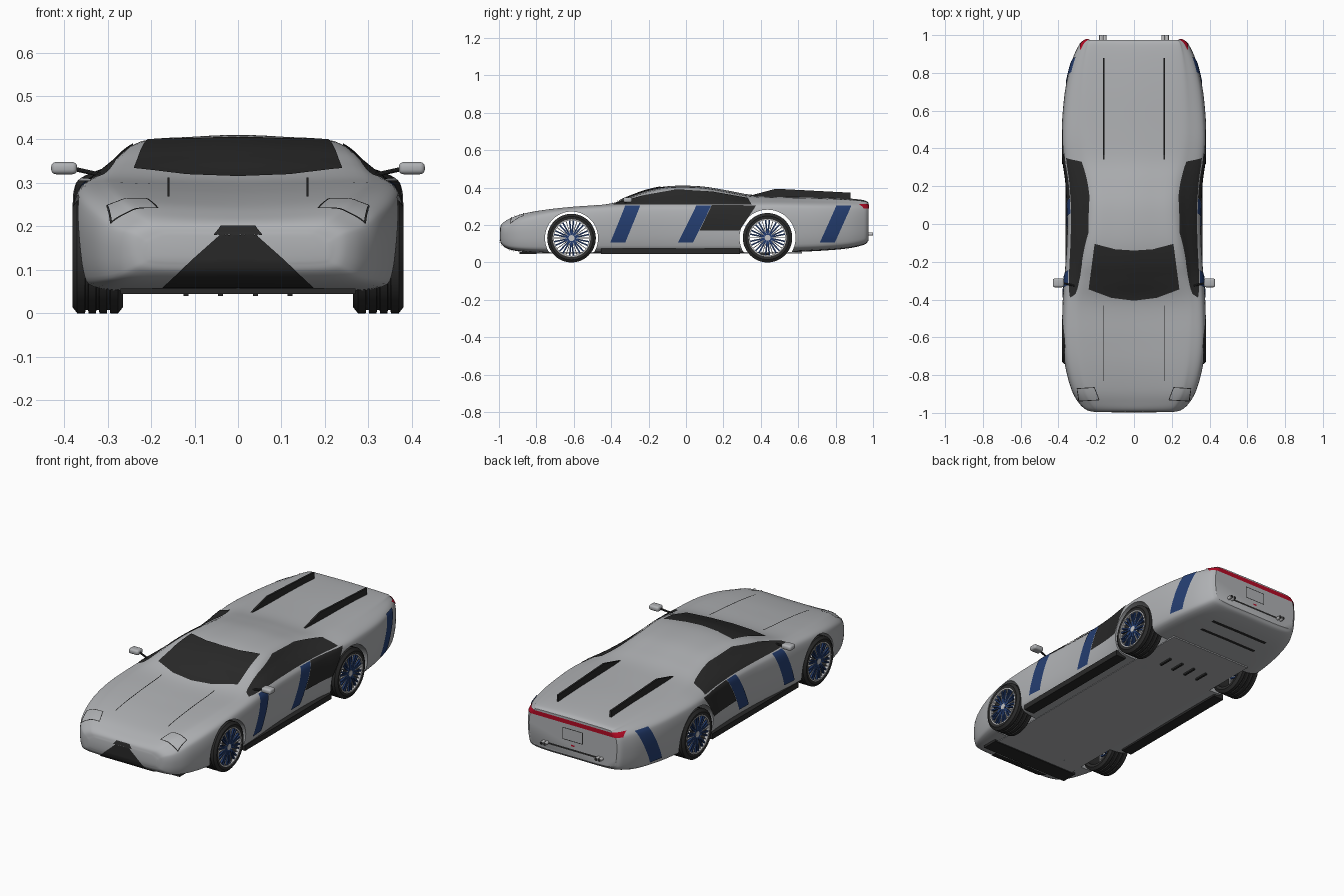
import bpy, bmesh, math
from mathutils import Vector, Matrix
from mathutils.bvhtree import BVHTree

if "Cube" in bpy.data.objects:
    bpy.data.objects.remove(bpy.data.objects["Cube"], do_unlink=True)


def material(name, *rgb):
    m = bpy.data.materials.new(name)
    m.use_nodes = True
    m.diffuse_color = (*rgb, 1)
    m.node_tree.nodes["Principled BSDF"].inputs["Base Color"].default_value = (*rgb, 1)
    return m


silver = material("silver paint", .43, .44, .455)
black = material("black trim", .022, .022, .022)
rubber = material("tyre rubber", .025, .025, .025)
blue = material("dark blue", .018, .048, .165)
red = material("tail light red", .45, .003, .018)
chrome = material("bright metal", .55, .55, .56)
parts = []


def make(name, bm, mat):
    bmesh.ops.recalc_face_normals(bm, faces=bm.faces)
    mesh = bpy.data.meshes.new(name)
    bm.to_mesh(mesh)
    bm.free()
    mesh.materials.append(mat)
    ob = bpy.data.objects.new(name, mesh)
    bpy.context.collection.objects.link(ob)
    parts.append(ob)
    return ob


def box(name, mat, lo, hi, bevel=0):
    lo, hi = Vector(lo), Vector(hi)
    bm = bmesh.new()
    bmesh.ops.create_cube(bm, size=1, matrix=Matrix.Translation((lo + hi) / 2) @ Matrix.Diagonal((*(hi - lo), 1)))
    if bevel:
        bmesh.ops.bevel(bm, geom=bm.edges[:], offset=bevel, segments=4, profile=.5, affect='EDGES')
    return make(name, bm, mat)


def rod(name, mat, p, q, r, sides=24):
    p, q = Vector(p), Vector(q)
    bm = bmesh.new()
    turn = (q - p).to_track_quat('Z', 'Y').to_matrix().to_4x4()
    bmesh.ops.create_cone(bm, cap_ends=True, segments=sides, radius1=r, radius2=r,
                          depth=(q - p).length, matrix=Matrix.Translation((p + q) / 2) @ turn)
    return make(name, bm, mat)


def skin(bm, rings, wrap):
    # Join successive closed rings of vertices with quads
    for i in range(len(rings) if wrap else len(rings) - 1):
        a, b = rings[i], rings[(i + 1) % len(rings)]
        for j in range(len(a)):
            k = (j + 1) % len(a)
            bm.faces.new((a[j], a[k], b[k], b[j]))


def lathe(name, mat, centre, profile, steps=48):
    bm = bmesh.new()
    rings = []
    for i in range(steps):
        t = math.tau * i / steps
        rings.append([bm.verts.new(Vector(centre) + Vector((x, r * math.sin(t), r * math.cos(t))))
                      for x, r in profile])
    skin(bm, rings, True)
    return make(name, bm, mat)


def spline(points, n, closed):
    # Catmull-Rom curve through points of any dimension
    pts = [Vector(p) for p in points]
    count = len(pts)
    out = []
    for i in range(count if closed else count - 1):
        p1, p2 = pts[i], pts[(i + 1) % count]
        p0 = pts[i - 1] if closed or i else p1 * 2 - p2
        p3 = pts[(i + 2) % count] if closed or i + 2 < count else p2 * 2 - p1
        for k in range(n):
            t = k / n
            out.append(p1 + (p2 - p0) * (t / 2) + (p0 * 2 - p1 * 5 + p2 * 4 - p3) * (t * t / 2)
                       + (p1 * 3 - p0 - p2 * 3 + p3) * (t ** 3 / 2))
    return out if closed else out + [pts[-1]]


# Body stations: y, half width, floor z, shoulder z, roof half width, roof edge z, centre z
stations = [
    (-.995, .21, .12, .165, .15, .18, .18), (-.985, .25, .095, .19, .18, .206, .205),
    (-.95, .29, .072, .205, .21, .23, .225), (-.88, .33, .058, .235, .24, .258, .25),
    (-.75, .365, .05, .265, .26, .282, .274), (-.6, .38, .05, .285, .27, .298, .29),
    (-.42, .378, .05, .297, .275, .312, .308), (-.3, .37, .05, .302, .26, .343, .354),
    (-.2, .362, .05, .304, .245, .375, .389), (-.08, .355, .05, .305, .225, .395, .409),
    (.08, .353, .05, .305, .21, .393, .407), (.22, .36, .05, .308, .215, .372, .385),
    (.34, .376, .05, .31, .235, .352, .363), (.48, .384, .053, .312, .25, .346, .356),
    (.7, .366, .062, .308, .25, .342, .351), (.86, .33, .075, .306, .24, .336, .343),
    (.95, .29, .095, .303, .23, .328, .333), (.975, .265, .115, .298, .215, .318, .32)]
bm = bmesh.new()
rings = []
for y, w, zb, zs, wr, ze, zt in spline(stations, 5, False):
    h = zs - zb
    half = [(0, zb), (.6 * w, zb), (.9 * w, zb + .05 * h), (.975 * w, zb + .22 * h), (w, zb + .6 * h),
            (.985 * w, zb + .88 * h), (.94 * w, zs), ((.94 * w + wr) / 2, (zs + ze) / 2 + .004),
            (wr, ze), (.5 * wr, (ze + 2 * zt) / 3), (0, zt)]
    loop = half + [(-x, z) for x, z in half[-2:0:-1]]
    rings.append([bm.verts.new((p.x, y, p.y)) for p in spline(loop, 4, True)])
skin(bm, rings, False)
bm.faces.new(rings[0])
bm.faces.new(rings[-1])
bmesh.ops.recalc_face_normals(bm, faces=bm.faces)
surface = BVHTree.FromBMesh(bm)
body = make("body", bm, silver)

# Wheel arches are open from side to side
wheels = {"front": (-.612, .13, .142), "rear": (.436, .132, .15)}
for y, r, arch in wheels.values():
    cutter = rod("arch_cutter", silver, (-.6, y, r), (.6, y, r), arch, 64)
    parts.remove(cutter)
    cutter.hide_render = True
    cut = body.modifiers.new("arch", 'BOOLEAN')
    cut.operation, cut.object, cut.solver = 'DIFFERENCE', cutter, 'EXACT'
    bpy.context.view_layer.objects.active = body
    bpy.ops.object.modifier_apply(modifier=cut.name)
    bpy.data.objects.remove(cutter, do_unlink=True)
box("floor_pan", silver, (-.25, -.8, .049), (.25, .62, .056))

# Thin plates laid on the body by projecting a strip between two edge lines
views = {"top": lambda u, v: ((u, v, 2), (0, 0, -1)), "bottom": lambda u, v: ((u, v, -2), (0, 0, 1)),
         "front": lambda u, v: ((u, -3, v), (0, 1, 0)), "back": lambda u, v: ((u, 3, v), (0, -1, 0)),
         "left": lambda u, v: ((2, u, v), (-1, 0, 0)), "right": lambda u, v: ((-2, u, v), (1, 0, 0))}


def along(line, t):
    f = t * (len(line) - 1)
    i = min(int(f), len(line) - 2)
    return Vector(line[i]).lerp(Vector(line[i + 1]), f - i)


def plate(name, mat, view, a, b, n=24, m=24):
    bm = bmesh.new()
    grid = []
    for j in range(m + 1):
        row = []
        for i in range(n + 1):
            u, v = along(a, i / n).lerp(along(b, i / n), j / m)
            origin, way = views[view](u, v)
            hit, normal, _, _ = surface.ray_cast(Vector(origin), Vector(way))
            row.append(bm.verts.new(hit + normal * .004) if hit else None)
        grid.append(row)
    for r0, r1 in zip(grid, grid[1:]):
        for i in range(n):
            quad = (r0[i], r0[i + 1], r1[i + 1], r1[i])
            if all(quad):
                bm.faces.new(quad)
    return make(name, bm, mat)


def outline(name, view, points, closed=True, width=.004):
    for p, q in zip(points, points[1:] + points[:1] if closed else points[1:]):
        p, q = Vector(p), Vector(q)
        side = (q - p).normalized().orthogonal() * width / 2
        plate(name, black, view, [p - side, q - side], [p + side, q + side], m=1)


# Glass
plate("windscreen", black, "top",
      [(-.24, -.345), (-.12, -.39), (0, -.405), (.12, -.39), (.24, -.345)],
      [(-.208, -.105), (-.1, -.133), (0, -.14), (.1, -.133), (.208, -.105)])
for s, side in ((1, "left"), (-1, "right")):
    plate(side + "_window", black, side,
          [(-.39, .306), (-.2, .306), (-.03, .306), (.15, .306), (.35, .308)],
          [(-.37, .316), (-.22, .358), (-.05, .388), (.14, .376), (.33, .342)])
    # Slanted stripes and side intake
    for top, low in ((-.325, -.405), (.055, -.043), (.803, .715)):
        plate(side + "_stripe", blue, side, [(top, .302), (top + .08, .302)], [(low, .107), (low + .08, .107)])
    plate(side + "_intake", black, side, [(.137, .303), (.375, .303)], [(.073, .172), (.287, .172)])
    # Bonnet seams and headlamp outlines
    outline(side + "_bonnet_seam", "top", [(s * .16, -.83), (s * .16, -.43)], False)
    outline(side + "_headlamp", "top",
            [(s * .3, -.87), (s * .21, -.865), (s * .185, -.93), (s * .29, -.935)])
    # Rear deck fin
    bm = bmesh.new()
    shape = [(.33, .34), (.33, .354), (.48, .394), (.88, .373), (.88, .33)]
    face = bm.faces.new([bm.verts.new((s * .16 - .005, y, z)) for y, z in shape])
    grown = bmesh.ops.extrude_face_region(bm, geom=[face])["geom"]
    bmesh.ops.translate(bm, vec=(.01, 0, 0), verts=[v for v in grown if isinstance(v, bmesh.types.BMVert)])
    make(side + "_deck_fin", bm, black)
    # Sill, door mirror and exhaust pipes
    x0, x1 = sorted((s * .3, s * .362))
    box(side + "_sill", black, (x0, -.455, .045), (x1, .29, .075))
    x0, x1 = sorted((s * .37, s * .43))
    box(side + "_mirror", silver, (x0, -.335, .32), (x1, -.288, .348), .011)
    rod(side + "_mirror_arm", black, (s * .38, -.312, .333), (s * .3, -.33, .315), .005, 10)
    for dx in (-.01, .01):
        x = s * .165 + dx
        rod("exhaust_pipe", chrome, (x, .93, .152), (x, 1, .152), .009)
        rod("exhaust_bore", black, (x, .99, .152), (x, 1.001, .152), .007)

# Nose grille and lip
plate("grille_top", black, "front", [(-.04, .2), (.04, .2)], [(-.056, .18), (.056, .18)])
plate("grille", black, "front", [(-.042, .18), (.042, .18)], [(-.175, .062), (.175, .062)])
box("front_lip", black, (-.27, -.89, .044), (.27, -.8, .057))

# Tail lamp, number plate frame, bumper slot and underside vents
plate("tail_light", red, "back", [(-.282, .31), (.282, .31)], [(-.284, .287), (.284, .287)], n=60, m=6)
outline("plate_frame", "back", [(-.06, .2), (.06, .2), (.06, .262), (-.06, .262)])
plate("fog_light", red, "back", [(-.01, .18), (.01, .18)], [(-.01, .172), (.01, .172)], m=1)
plate("bumper_slot", black, "back", [(-.15, .157), (.15, .157)], [(-.15, .147), (.15, .147)], m=4)
for y in (.75, .84):
    plate("underside_slot", black, "bottom", [(-.18, y), (.18, y)], [(-.18, y + .018), (.18, y + .018)], m=2)
for x in (-.12, -.04, .04, .12):
    box("underside_fin", black, (x - .006, .36, .04), (x + .006, .44, .05))

# Wheels
for end, (y, r, arch) in wheels.items():
    for s in (1, -1):
        name = end + ("_left" if s > 0 else "_right")
        hub = Vector((s * .323, y, r))
        groove = [(c + d, r - k) for c in (-.025, 0, .025)
                  for d, k in ((-.004, 0), (-.003, .007), (.003, .007), (.004, 0))]
        lathe(name + "_tyre", rubber, hub, [(-.055, .1), (-.058, .116), (-.047, r)] + groove
              + [(.047, r), (.058, .116), (.055, .1)])
        lathe(name + "_rim", chrome, hub, [(s * .04, .101), (s * .056, .101), (s * .056, .095), (s * .04, .095)])
        rod(name + "_hub", chrome, hub + Vector((s * .03, 0, 0)), hub + Vector((s * .053, 0, 0)), .016)
        for kind, mat, tilts, thick, out in (("spokes", blue, (-.11, .11), .008, .047),
                                             ("inner_spokes", chrome, (.314,), .004, .044)):
            bm = bmesh.new()
            for i in range(10):
                for tilt in tilts:
                    turn = Matrix.Rotation(math.tau * i / 10 + tilt, 4, 'X')
                    bmesh.ops.create_cube(bm, size=1, matrix=Matrix.Translation(hub) @ turn
                                          @ Matrix.Translation((s * out, 0, .055))
                                          @ Matrix.Diagonal((.01, thick, .085, 1)))
            make(name + "_" + kind, bm, mat)

# Smooth shading with crisp edges
bpy.ops.object.select_all(action='DESELECT')
for ob in parts:
    ob.select_set(True)
bpy.context.view_layer.objects.active = body
bpy.ops.object.shade_smooth_by_angle(angle=math.radians(35))
